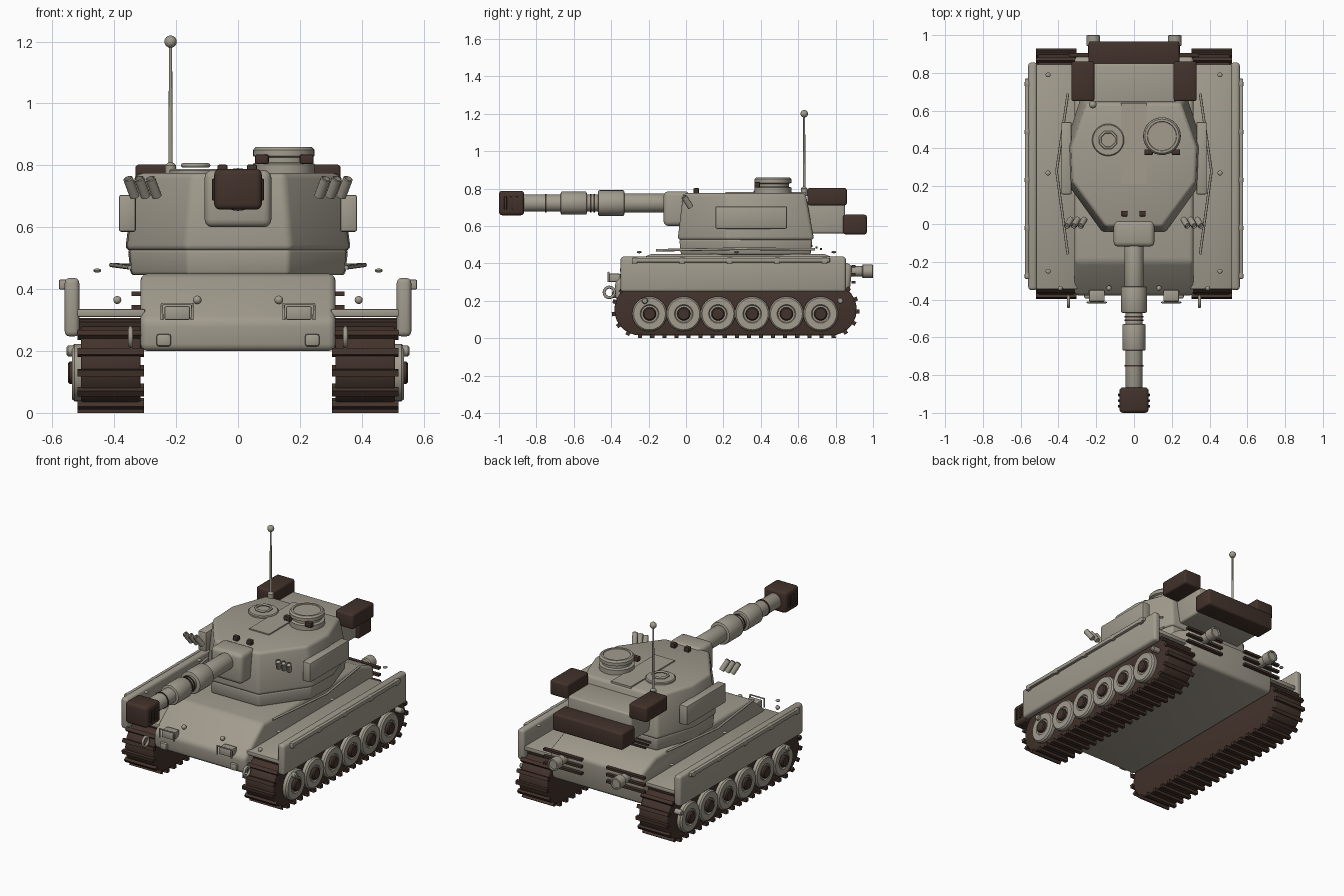
import bpy, bmesh, math
from mathutils import Vector

if "Cube" in bpy.data.objects:
    bpy.data.objects.remove(bpy.data.objects["Cube"], do_unlink=True)


def material(name, color):
    m = bpy.data.materials.new(name)
    m.use_nodes = True
    m.diffuse_color = (*color, 1)
    bsdf = m.node_tree.nodes["Principled BSDF"]
    bsdf.inputs["Base Color"].default_value = (*color, 1)
    bsdf.inputs["Roughness"].default_value = 0.8
    return m


GREY = material("warm_grey_paint", (0.36, 0.33, 0.27))
DARK = material("dark_brown", (0.055, 0.032, 0.024))
SIDES = (("left", 1), ("right", -1))


def loft(name, rings, mat=GREY, bevel=0.0, segments=3):
    """Skin a list of equal-length point rings, cap the ends and round the edges."""
    bm = bmesh.new()
    rows = [[bm.verts.new(p) for p in ring] for ring in rings]
    n = len(rows[0])
    for a, b in zip(rows, rows[1:]):
        for i in range(n):
            j = (i + 1) % n
            bm.faces.new((a[i], a[j], b[j], b[i]))
    bm.faces.new(rows[0][::-1])
    bm.faces.new(rows[-1])
    bmesh.ops.recalc_face_normals(bm, faces=bm.faces)
    if bevel:
        sharp = [e for e in bm.edges if e.calc_face_angle(0) > 0.5]
        bmesh.ops.bevel(bm, geom=sharp, offset=bevel, offset_type='OFFSET',
                        segments=segments, profile=0.5, affect='EDGES', clamp_overlap=True)
    me = bpy.data.meshes.new(name)
    bm.to_mesh(me)
    bm.free()
    me.materials.append(mat)
    ob = bpy.data.objects.new(name, me)
    bpy.context.collection.objects.link(ob)
    return ob


def box(name, x, y, z, mat=GREY, bevel=0.0, segments=3):
    """Box from (low, high) ranges."""
    ring = lambda h: [(x[0], y[0], h), (x[1], y[0], h), (x[1], y[1], h), (x[0], y[1], h)]
    return loft(name, [ring(z[0]), ring(z[1])], mat, bevel, segments)


def block(name, c, size, mat=GREY, bevel=0.0, segments=2):
    """Box from centre and size."""
    return box(name, *[(c[i] - size[i] / 2, c[i] + size[i] / 2) for i in range(3)], mat, bevel, segments)


def lathe(name, start, direction, profile, mat=GREY, sides=32, bevel=0.0):
    """Turn (radius, distance) pairs around an axis."""
    q = Vector(direction).to_track_quat('Z', 'Y')
    rings = []
    for r, h in profile:
        rings.append([Vector(start) + q @ Vector((r * math.cos(math.tau * i / sides),
                      r * math.sin(math.tau * i / sides), h)) for i in range(sides)])
    return loft(name, rings, mat, bevel, 2)


def ball(name, c, r, squash=1.0):
    arcs = [math.pi * (i + 0.3) / 8.6 for i in range(9)]
    return lathe(name, c, (0, 0, 1), [(r * math.sin(a), -r * squash * math.cos(a)) for a in arcs], sides=16)


def wire(name, pts, r, mat=GREY, cyclic=False):
    cu = bpy.data.curves.new(name, 'CURVE')
    cu.dimensions = '3D'
    cu.bevel_depth = r
    cu.bevel_resolution = 2
    cu.use_fill_caps = True
    sp = cu.splines.new('POLY')
    sp.points.add(len(pts) - 1)
    for p, co in zip(sp.points, pts):
        p.co = (*co, 1)
    sp.use_cyclic_u = cyclic
    cu.materials.append(mat)
    bpy.context.collection.objects.link(bpy.data.objects.new(name, cu))


# Hull
side_profile = [(-.375, .2), (-.38, .3), (-.2, .45), (.74, .45), (.89, .39), (.87, .2)]
loft("hull", [[(x, y, z) for y, z in side_profile] for x in (-.315, .315)], GREY, .022)

# Turret, with a ring below and a bustle behind
half_low = [(.17, -.045), (.36, .22), (.365, .42), (.28, .685)]
half_top = [(.15, -.015), (.325, .22), (.332, .41), (.25, .64)]


def outline(half, z, k=1.0):
    pts = half + [(-x, y) for x, y in reversed(half)]
    return [(x * k, .32 + (y - .32) * k, z) for x, y in pts]


loft("turret_ring", [outline(half_low, .445, .95), outline(half_low, .53, .975)], GREY, .012)
loft("turret_body", [outline(half_low, .525), outline(half_top, .775)], GREY, .018)
box("turret_bustle", (-.22, .22), (.6, .85), (.56, .73), GREY, .012)
box("rear_stowage_bin", (-.24, .24), (.84, .967), (.555, .66), DARK, .012)
box("turret_roof_plate", (-.07, .065), (.21, .64), (.77, .782))

# Mantlet, barrel and muzzle
GUN_Z = .722
box("mantlet", (-.108, .108), (-.12, .02), (.6, .785), GREY, .025)
gun = lambda name, y0, y1, r, mat=GREY, bevel=.008: lathe(
    name, (0, y0, GUN_Z), (0, -1, 0), [(r, 0), (r, y0 - y1)], mat, 32, bevel)
gun("barrel_base", -.1, -.35, .051)
gun("barrel", -.33, -.88, .046)
gun("rear_sleeve", -.33, -.47, .069)
gun("front_sleeve", -.53, -.67, .062)
for y in (-.49, -.51, -.75):
    gun("barrel_ring", y + .004, y - .004, .05, DARK, 0)
box("muzzle_brake", (-.077, .077), (-1, -.865), (.657, .788), DARK, .018)
for y in (-.965, -.935, -.905):
    block("muzzle_rib", (0, y, GUN_Z), (.168, .014, .07), DARK, .003)

# Commander cupola and its periscopes
lathe("cupola", (.148, .465, .77), (0, 0, 1), [(.1, 0), (.1, .035), (.085, .04), (.085, .055),
      (.099, .06), (.099, .08), (.09, .09), (.078, .09), (.076, .086)])
for x in (.077, .222):
    block("cupola_periscope", (x, .38, .82), (.045, .03, .03), DARK, .006)

# Loader hatch with grab handle
lathe("loader_hatch", (-.137, .445, .77), (0, 0, 1), [(.085, 0), (.085, .014), (.08, .019)])
loop = [(-.137 + .045 * math.cos(a), .445 + .045 * math.sin(a), .8)
        for a in [math.tau * (i + .5) / 8 for i in range(8)]]
wire("hatch_handle", loop, .007, GREY, True)
for x in (-.05, .045):
    block("roof_periscope", (x, .055, .787), (.032, .028, .03), DARK, .004)

# Antenna
lathe("antenna", (-.218, .632, .76), (0, 0, 1), [(.018, 0), (.018, .04), (.007, .05), (.005, .44)], sides=12)
ball("antenna_tip", (-.218, .632, 1.2), .02)

# Exhaust deck slats
for i in range(3):
    y, z = .672 + i * .025, .492 - i * .008
    block("deck_slat", (0, y, z), (.46, .01, .01), DARK)

# Tracks: stadium loop with pads
R, MID, Y0, Y1 = .138, .153, -.245, .775
STRAIGHT = Y1 - Y0
TOTAL = 2 * STRAIGHT + math.tau * R


def track_point(d, r):
    """Point and angle on the track loop at distance d."""
    d %= TOTAL
    if d < STRAIGHT:
        return Y0 + d, MID - r, -math.pi / 2
    if d < STRAIGHT + math.pi * R:
        a = -math.pi / 2 + (d - STRAIGHT) / R
        return Y1 + r * math.cos(a), MID + r * math.sin(a), a
    d -= STRAIGHT + math.pi * R
    if d < STRAIGHT:
        return Y1 - d, MID + r, math.pi / 2
    a = math.pi / 2 + (d - STRAIGHT) / R
    return Y0 + r * math.cos(a), MID + r * math.sin(a), a


PADS = 45
arc = [math.pi * i / 14 - math.pi / 2 for i in range(15)]
stadium = [(Y1 + R * math.cos(a), MID + R * math.sin(a)) for a in arc]
stadium += [(Y0 - R * math.cos(a), MID - R * math.sin(a)) for a in arc]

for side, s in SIDES:
    loft(side + "_track", [[(s * x, y, z) for y, z in stadium] for x in (.315, .508)], DARK, .006)
    for i in range(PADS):
        y, z, a = track_point(i * TOTAL / PADS, R + .004)
        pad = block(side + "_track_pad", (0, 0, 0), (.215, .022, .022), DARK)
        pad.location = (s * .412, y, z)
        pad.rotation_euler = (a, 0, 0)

    # Road wheels
    for i in range(6):
        at = (s * .5, -.195 + i * .183, .13)
        lathe(side + "_wheel", at, (s, 0, 0), [(.093, 0), (.093, .028), (.085, .037), (.05, .037), (.045, .03)])
        lathe(side + "_wheel_hub", at, (s, 0, 0), [(.036, 0), (.036, .044), (.03, .05)], DARK, 16)
    for y in (-.22, .825):
        lathe(side + "_axle_bolt", (s * .5, y, .2), (s, 0, 0), [(.017, 0), (.017, .05), (.012, .055)], sides=12)

    # Fender and skirt
    box(side + "_fender", sorted((s * .3, s * .525)), (-.345, .845), (.31, .335), GREY, .005, 2)
    box(side + "_skirt", sorted((s * .513, s * .56)), (-.35, .855), (.247, .436), GREY, .016)
    for i in range(5):
        block(side + "_skirt_clip", (s * .566, -.275 + i * .254, .415), (.026, .03, .032), GREY, .005)
    box(side + "_skirt_rail", sorted((s * .555, s * .578)), (-.28, .77), (.405, .43), GREY, .006, 2)
    for y in (-.25, .27, .79):
        ball(side + "_fender_bolt", (s * .455, y, .46), .013, .5)
    ball(side + "_marker_lamp", (s * .39, -.34, .365), .013)

    # Front lamps with guards, lower plates and tow rings
    box(side + "_headlight", sorted((s * .155, s * .238)), (-.41, -.35), (.3, .345), GREY, .006, 2)
    guard = [(s * .148, -.415, .3), (s * .148, -.415, .352), (s * .246, -.415, .352), (s * .246, -.415, .3)]
    wire(side + "_lamp_guard", guard, .005)
    ball(side + "_front_lamp", (s * .132, -.34, .365), .014)
    block(side + "_front_plate", (s * .24, -.382, .235), (.047, .025, .04), GREY, .008)
    wire(side + "_tow_ring", [(s * .347, -.41 + .028 * math.cos(a * math.tau / 16),
         .245 + .028 * math.sin(a * math.tau / 16)) for a in range(16)], .008, GREY, True)

    # Exhausts and rear slats
    lathe(side + "_exhaust", (s * .215, .85, .357), (0, 1, 0), [(.028, 0), (.028, .09), (.036, .095),
          (.036, .148), (.028, .15), (.026, .142)], sides=24)
    for z in (.3, .342, .385):
        block(side + "_rear_slat", (s * .215, .895, z), (.26, .022, .014), DARK)

    # Turret side fittings
    box(side + "_turret_panel", sorted((s * .33, s * .385)), (.157, .54), (.585, .705), GREY, .008, 2)
    box(side + "_turret_bin", sorted((s * .21, s * .332)), (.65, .86), (.71, .803), DARK, .012)
    for i in range(3):
        base = (s * (.262 + i * .036), .025, .7)
        lathe(side + "_smoke_tube", base, (s * .3, -.5, .8), [(.016, 0), (.016, .07), (.012, .072), (.011, .06)], sides=16)
    strip = [(s * .35, .69, .475), (s * .41, .28, .478), (s * .35, -.16, .47)]
    wire(side + "_tow_cable", strip, .007)

# Smooth shading with sharp edges kept
bpy.ops.object.select_all(action='DESELECT')
for ob in bpy.context.scene.objects:
    if ob.type == 'MESH':
        ob.select_set(True)
        bpy.context.view_layer.objects.active = ob
bpy.ops.object.shade_smooth_by_angle(angle=math.radians(35))
